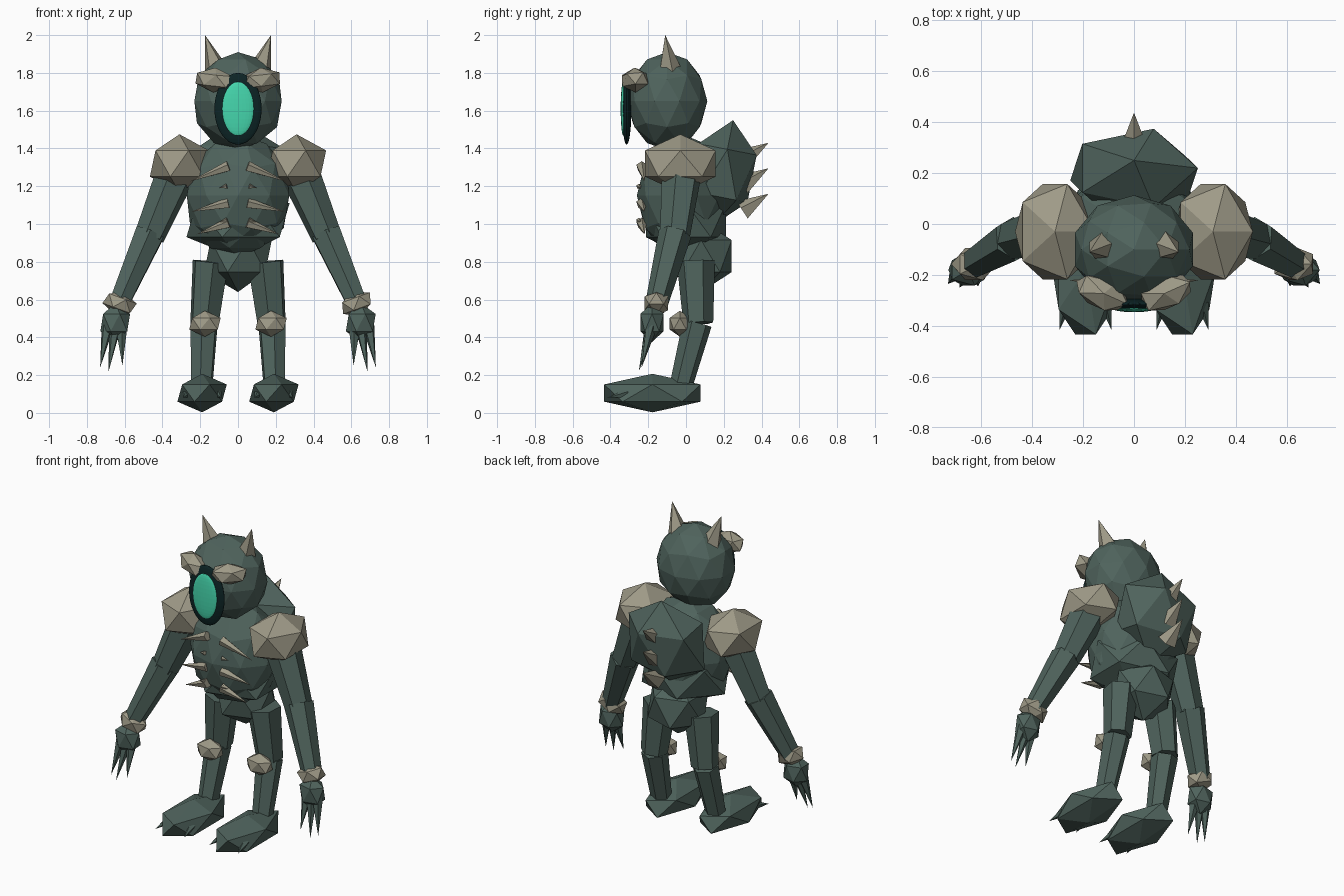
import bpy
import math
from mathutils import Vector

if "Cube" in bpy.data.objects:
    bpy.data.objects.remove(bpy.data.objects["Cube"])


def material(name, rgb):
    m = bpy.data.materials.new(name)
    m.diffuse_color = (*rgb, 1)
    m.use_nodes = True
    m.node_tree.nodes["Principled BSDF"].inputs["Base Color"].default_value = m.diffuse_color
    return m


HIDE = material("green_hide", (0.078, 0.125, 0.108))
BONE = material("pale_bone", (0.345, 0.325, 0.245))
SOCKET = material("dark_socket", (0.004, 0.018, 0.019))
GLOW = material("teal_glow", (0.06, 0.68, 0.42))


def finish(name, mat):
    ob = bpy.context.object
    ob.name = name
    ob.data.materials.append(mat)
    return ob


def rock(name, loc, radii, mat, level=1, rot=(0, 0, 0)):
    """Faceted icosphere lump."""
    bpy.ops.mesh.primitive_ico_sphere_add(subdivisions=level, radius=1, location=loc,
                                          rotation=[math.radians(a) for a in rot])
    bpy.context.object.scale = radii
    return finish(name, mat)


def taper(name, a, b, r1, r2, mat, sides=6):
    """Tapered prism or spike from point a to point b."""
    a, b = Vector(a), Vector(b)
    d = b - a
    bpy.ops.mesh.primitive_cone_add(vertices=sides, radius1=r1, radius2=r2,
                                    depth=d.length, location=(a + b) / 2)
    ob = bpy.context.object
    ob.rotation_mode = 'QUATERNION'
    ob.rotation_quaternion = d.to_track_quat('Z', 'Y')
    return finish(name, mat)


def lens(name, loc, radii, mat):
    """Flattened smooth ellipsoid facing forward."""
    bpy.ops.mesh.primitive_uv_sphere_add(segments=24, ring_count=16, radius=1, location=loc)
    bpy.context.object.scale = radii
    return finish(name, mat)


# Body masses
rock("torso", (0, -0.02, 1.15), (0.285, 0.24, 0.325), HIDE, 2)
rock("belly", (0, 0.0, 1.02), (0.305, 0.25, 0.20), HIDE)
rock("back_hump", (0, 0.195, 1.27), (0.28, 0.185, 0.285), HIDE, rot=(-11, 0, 0))
rock("pelvis", (0, 0.08, 0.83), (0.20, 0.19, 0.19), HIDE)
rock("head", (0, -0.10, 1.65), (0.243, 0.213, 0.26), HIDE, 2)

# Single large eye
lens("eye_socket", (0, -0.314, 1.61), (0.125, 0.025, 0.19), SOCKET)
lens("eye_glow", (0, -0.332, 1.61), (0.084, 0.014, 0.142), GLOW)

# Spikes down the back
for i in range(3):
    z = 1.34 - 0.135 * i
    taper("back_spike", (0, 0.30, z), (0, 0.437, z + 0.09), 0.06, 0, BONE, 5)

for s in (1, -1):
    side = "right" if s > 0 else "left"

    def P(x, y, z):
        return (s * x, y, z)

    # Horns and brow ridges
    taper(side + "_horn", P(0.11, -0.085, 1.80), P(0.175, -0.11, 2.0), 0.07, 0, BONE, 5)
    rock(side + "_brow", P(0.125, -0.27, 1.762), (0.12, 0.07, 0.066), BONE,
         rot=(0, -6 * s, 24 * s))

    # Ribs: long pointed bars with short stubs between
    for z0, z1, x1 in ((1.305, 1.225, 0.255), (1.11, 1.065, 0.25), (1.005, 0.945, 0.22)):
        taper(side + "_rib", P(0.05, -0.235, z0), P(x1, -0.22, z1), 0.03, 0, BONE, 5)
    for z in (1.20, 1.02):
        taper(side + "_rib_stub", P(0.06, -0.25, z), P(0.10, -0.24, z - 0.01), 0.014, 0, BONE, 5)

    # Arm
    rock(side + "_shoulder", P(0.31, -0.03, 1.32), (0.175, 0.22, 0.155), BONE)
    taper(side + "_upper_arm", P(0.315, -0.02, 1.30), P(0.469, -0.06, 0.935), 0.11, 0.082, HIDE)
    taper(side + "_forearm", P(0.468, -0.058, 0.95), P(0.63, -0.155, 0.58), 0.088, 0.06, HIDE)
    rock(side + "_wrist_cuff", P(0.627, -0.157, 0.58), (0.096, 0.074, 0.066), BONE,
         rot=(0, -20 * s, 0))
    rock(side + "_hand", P(0.65, -0.18, 0.478), (0.088, 0.072, 0.103), HIDE)
    for xa, xb, yb, zb in ((0.618, 0.612, -0.245, 0.25), (0.65, 0.685, -0.25, 0.22),
                           (0.69, 0.73, -0.235, 0.24)):
        taper(side + "_claw", P(xa, -0.185, 0.46), P(xb, yb, zb), 0.034, 0, HIDE, 5)

    # Leg
    taper(side + "_thigh", P(0.145, 0.052, 0.80), P(0.178, 0.065, 0.475), 0.102, 0.08, HIDE)
    taper(side + "_shin", P(0.18, 0.06, 0.475), P(0.192, -0.03, 0.13), 0.078, 0.06, HIDE)
    rock(side + "_knee_pad", P(0.175, -0.032, 0.472), (0.093, 0.064, 0.069), BONE)

    # Foot with toe claws
    rock(side + "_foot", P(0.19, -0.178, 0.105), (0.146, 0.3, 0.102), HIDE)
    for dx in (-0.078, 0, 0.078):
        taper(side + "_toe", P(0.19 + dx, -0.31, 0.105), P(0.19 + dx * 1.3, -0.415, 0.08),
              0.026, 0, HIDE, 5)
